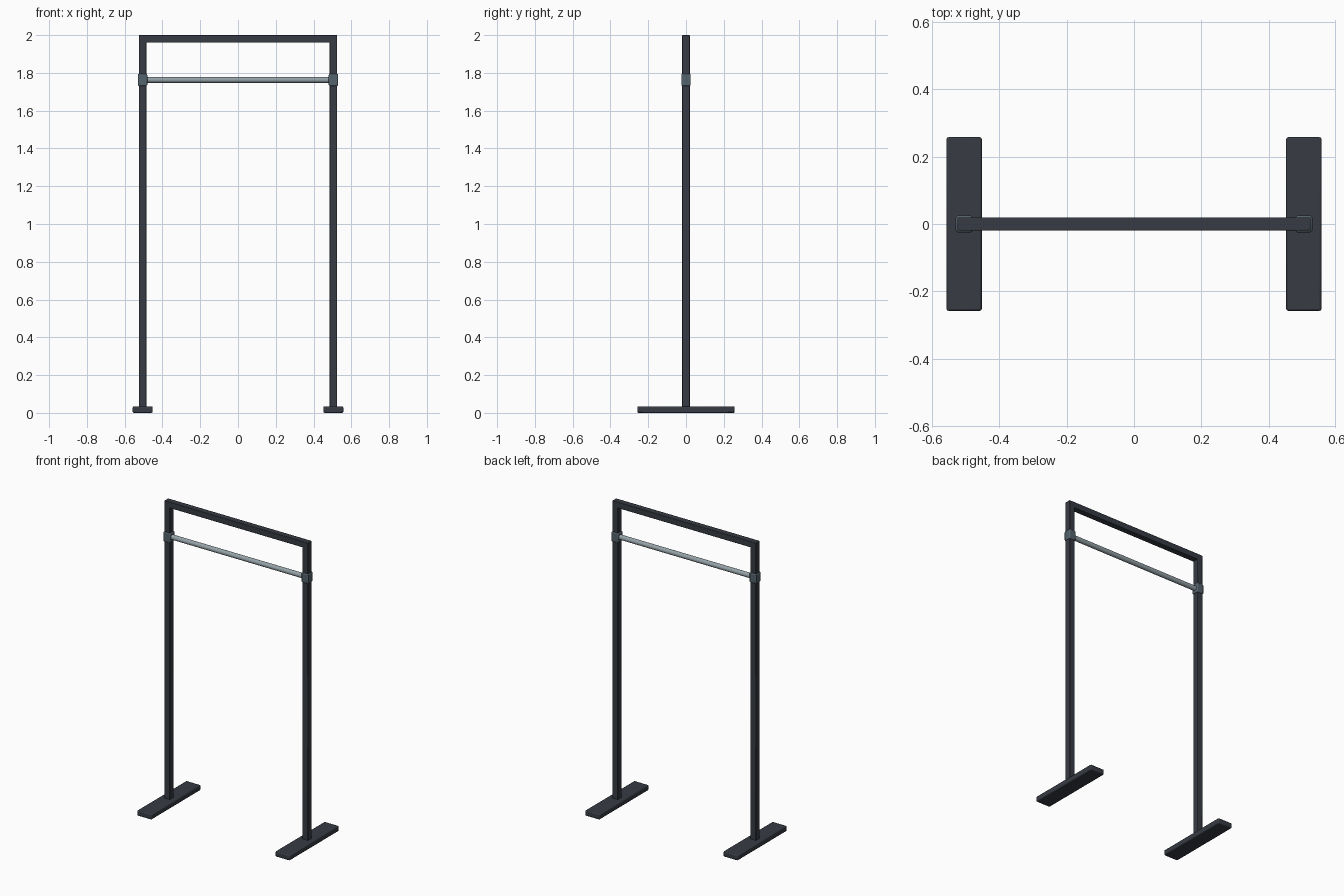
import bpy
import math

cube = bpy.data.objects.get("Cube")
if cube:
    bpy.data.objects.remove(cube, do_unlink=True)


def material(name, colour, metallic=0.0):
    m = bpy.data.materials.new(name)
    m.use_nodes = True
    m.diffuse_color = (*colour, 1)
    bsdf = m.node_tree.nodes["Principled BSDF"]
    bsdf.inputs["Base Color"].default_value = (*colour, 1)
    bsdf.inputs["Roughness"].default_value = 0.5
    return m


CHARCOAL = material("charcoal paint", (0.038, 0.044, 0.056))
SLATE = material("slate collar", (0.09, 0.125, 0.15))
STEEL = material("brushed steel", (0.30, 0.36, 0.39))

POST_X = 0.505     # centre of each upright
TUBE = 0.04        # square tube width
FOOT_H = 0.035
BAR_Z = 1.763


def finish(obj, name, mat, bevel, segments=2):
    obj.name = name
    obj.data.materials.append(mat)
    mod = obj.modifiers.new("soft edges", "BEVEL")
    mod.width = bevel
    mod.segments = segments
    mod.limit_method = "ANGLE"
    bpy.ops.object.shade_smooth_by_angle(angle=math.radians(35))
    return obj


def box(name, size, centre, mat, bevel):
    bpy.ops.mesh.primitive_cube_add(size=1, location=centre)
    obj = bpy.context.object
    obj.scale = size
    bpy.ops.object.transform_apply(location=False, rotation=False, scale=True)
    return finish(obj, name, mat, bevel)


# Foot, upright and bar collar on each side
for side, s in (("left", 1), ("right", -1)):
    x = s * POST_X
    box(side + "_foot", (0.105, 0.516, FOOT_H), (x, 0, FOOT_H / 2), CHARCOAL, 0.006)
    post_top = 2 - TUBE / 2
    box(side + "_post", (TUBE, TUBE, post_top - FOOT_H + 0.01),
        (x, 0, (post_top + FOOT_H - 0.01) / 2), CHARCOAL, 0.003)
    box(side + "_collar", (0.05, 0.05, 0.064), (x, 0, BAR_Z), SLATE, 0.006)

# Top rail across both uprights
box("top_rail", (2 * POST_X + TUBE, TUBE, TUBE), (0, 0, 2 - TUBE / 2), CHARCOAL, 0.003)

# Round steel hanging bar between the collars
bpy.ops.mesh.primitive_cylinder_add(vertices=32, radius=0.016, depth=2 * POST_X,
                                    location=(0, 0, BAR_Z),
                                    rotation=(0, math.pi / 2, 0))
finish(bpy.context.object, "hanging_bar", STEEL, 0.002)
